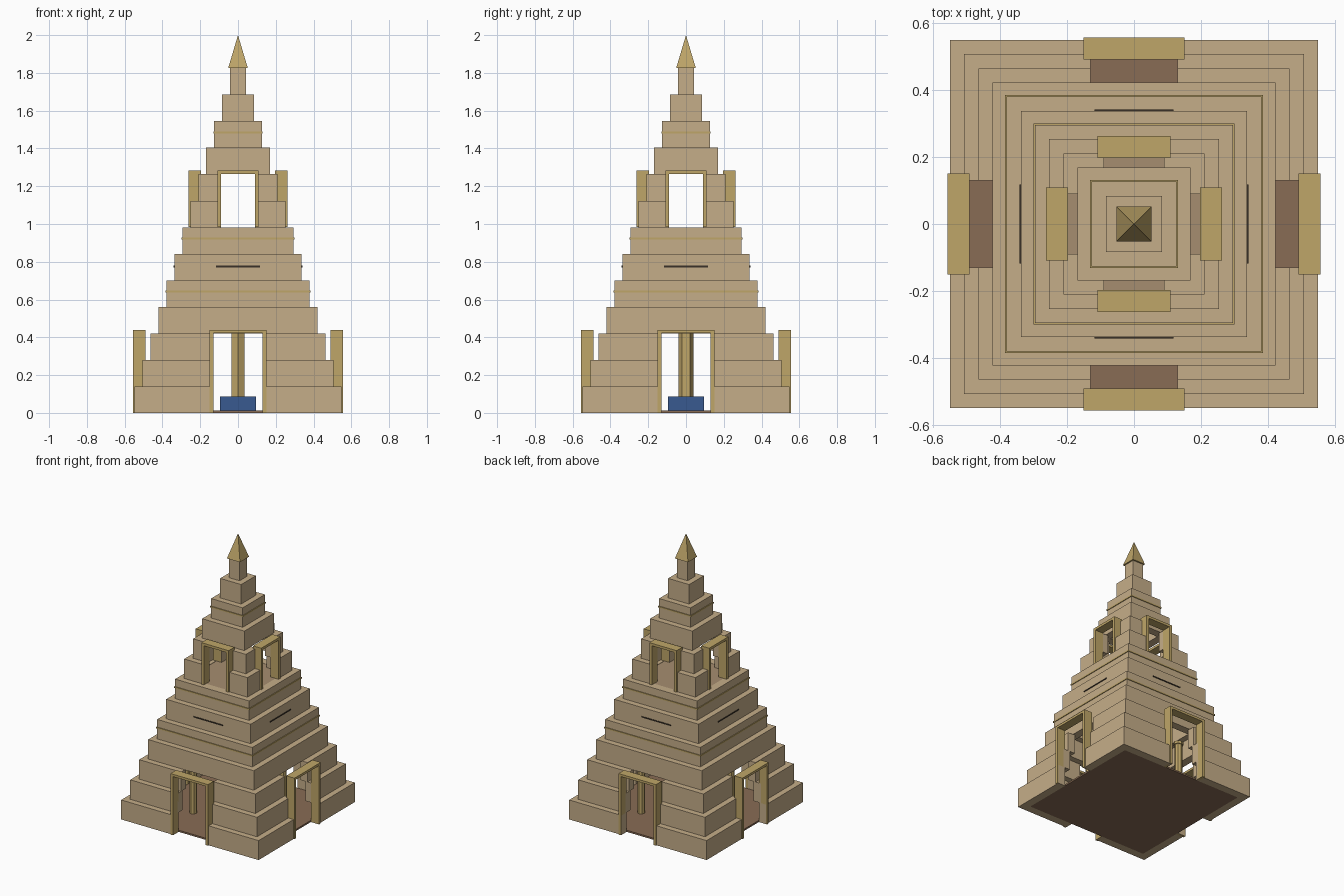
import bpy, bmesh, math
from mathutils import Matrix

if "Cube" in bpy.data.objects:
    bpy.data.objects.remove(bpy.data.objects["Cube"])


def mat(name, col):
    m = bpy.data.materials.new(name)
    m.diffuse_color = (*col, 1)
    m.use_nodes = True
    m.node_tree.nodes["Principled BSDF"].inputs["Base Color"].default_value = m.diffuse_color
    return m


STONE = mat("sandstone", (0.56, 0.42, 0.25))
GOLD = mat("gold", (0.52, 0.38, 0.14))
FLOOR = mat("floor_brown", (0.25, 0.15, 0.09))
UPPER = mat("upper_floor_brown", (0.38, 0.27, 0.16))
DARK = mat("dark_slot", (0.04, 0.03, 0.02))
BLUE = mat("blue", (0.04, 0.10, 0.28))


def finish(name, bm, m):
    bmesh.ops.recalc_face_normals(bm, faces=bm.faces)
    me = bpy.data.meshes.new(name)
    bm.to_mesh(me)
    bm.free()
    me.materials.append(m)
    ob = bpy.data.objects.new(name, me)
    bpy.context.collection.objects.link(ob)
    return ob


def add_box(bm, x0, x1, y0, y1, z0, z1, rot=0):
    mtx = (Matrix.Rotation(rot, 4, 'Z')
           @ Matrix.Translation(((x0 + x1) / 2, (y0 + y1) / 2, (z0 + z1) / 2))
           @ Matrix.Diagonal((x1 - x0, y1 - y0, z1 - z0, 1)))
    bmesh.ops.create_cube(bm, size=1, matrix=mtx)


def block(name, h, z0, z1, m):
    bm = bmesh.new()
    add_box(bm, -h, h, -h, h, z0, z1)
    return finish(name, bm, m)


def add_prism(bm, pts, z0, z1, rot=0):
    r = Matrix.Rotation(rot, 4, 'Z')
    face = bm.faces.new([bm.verts.new(r @ Matrix.Translation((x, y, z0)).translation) for x, y in pts])
    ext = bmesh.ops.extrude_face_region(bm, geom=[face], use_keep_orig=True)
    bmesh.ops.translate(bm, vec=(0, 0, z1 - z0),
                        verts=[v for v in ext["geom"] if isinstance(v, bmesh.types.BMVert)])


def ring(name, h, i, z0, z1, m):
    # hollow square ring
    bm = bmesh.new()
    sq = [(-1, -1), (1, -1), (1, 1), (-1, 1)]
    loops = [[bm.verts.new((x * s, y * s, z)) for x, y in sq]
             for s, z in ((h, z0), (h, z1), (i, z1), (i, z0))]
    for a in range(4):
        p, q = loops[a], loops[(a + 1) % 4]
        for k in range(4):
            n = (k + 1) % 4
            bm.faces.new((p[k], p[n], q[n], q[k]))
    return finish(name, bm, m)


QUARTERS = [k * math.pi / 2 for k in range(4)]
N, TH, WALL = 13, 1.825 / 13, 0.058
half = [0.548 - 0.0422 * i for i in range(N)]
gaps = {0: 0.13, 1: 0.13, 2: 0.13, 7: 0.09, 8: 0.09}

# stepped tiers: hollow rings, corner pieces where the doorways pass, solid tips
for i, h in enumerate(half):
    z0, z1 = i * TH, (i + 1) * TH
    name = f"tier_{i + 1}"
    if i in gaps:
        g, n = gaps[i], h - WALL
        bm = bmesh.new()
        for r in QUARTERS:
            add_prism(bm, [(g, n), (n, n), (n, g), (h, g), (h, h), (g, h)], z0, z1, r)
        finish(name, bm, STONE)
    elif h < 0.1:
        block(name, h, z0, z1, STONE)
    else:
        ring(name, h, h - WALL, z0, z1, STONE)

# pointed finial
bm = bmesh.new()
bmesh.ops.create_cone(bm, cap_ends=True, segments=4, radius1=0.052 * math.sqrt(2), radius2=0,
                      depth=0.175,
                      matrix=Matrix.Translation((0, 0, 1.9125)) @ Matrix.Rotation(math.pi / 4, 4, 'Z'))
finish("finial", bm, GOLD)


# door frames on all four sides
def frames(name, inner, outer, y0, y1, z0, zi, z1):
    bm = bmesh.new()
    for r in QUARTERS:
        pts = [(-outer, z0), (-inner, z0), (-inner, zi), (inner, zi),
               (inner, z0), (outer, z0), (outer, z1), (-outer, z1)]
        rot = Matrix.Rotation(r, 3, 'Z')
        a = [bm.verts.new((x, y0, z)) for x, z in pts]
        b = [bm.verts.new((x, y1, z)) for x, z in pts]
        bmesh.ops.rotate(bm, matrix=rot, verts=a + b)
        bm.faces.new(a)
        bm.faces.new(b[::-1])
        for k in range(8):
            n = (k + 1) % 8
            bm.faces.new((a[k], b[k], b[n], a[n]))
    finish(name, bm, GOLD)


frames("lower_door_frames", 0.13, 0.15, -0.555, -0.49, 0, 0.423, 0.44)
frames("upper_door_frames", 0.089, 0.109, -0.262, -0.197, 3 * TH + 0.562, 1.265, 1.283)

# floors
block("lower_floor", 0.49, 0, 0.012, FLOOR)
block("upper_floor", 0.24, 0.965, 0.981, UPPER)

# gold bands
for i, z in ((4, 0.642), (6, 0.924), (10, 1.485)):
    ring(f"band_{i + 1}", half[i] + 0.005, half[i] - 0.01, z - 0.005, z + 0.005, GOLD)

# dark slots on tier six
bm = bmesh.new()
for r in QUARTERS:
    add_box(bm, -0.117, 0.117, -0.341, -0.33, 0.771, 0.779, r)
finish("slots", bm, DARK)

# altar with hexagonal pole
block("altar", 0.095, 0.012, 0.087, BLUE)
bm = bmesh.new()
bmesh.ops.create_cone(bm, cap_ends=True, segments=6, radius1=0.04, radius2=0.04, depth=0.37,
                      matrix=Matrix.Translation((0, 0, 0.272)))
finish("altar_pole", bm, GOLD)

# four inner columns
bm = bmesh.new()
for x in (-0.21, 0.21):
    for y in (-0.21, 0.21):
        for rad, a, b in ((0.026, 0.012, 0.42), (0.034, 0.42, 0.44)):
            bmesh.ops.create_cone(bm, cap_ends=True, segments=8, radius1=rad, radius2=rad, depth=b - a,
                                  matrix=Matrix.Translation((x, y, (a + b) / 2)))
finish("inner_columns", bm, GOLD)
